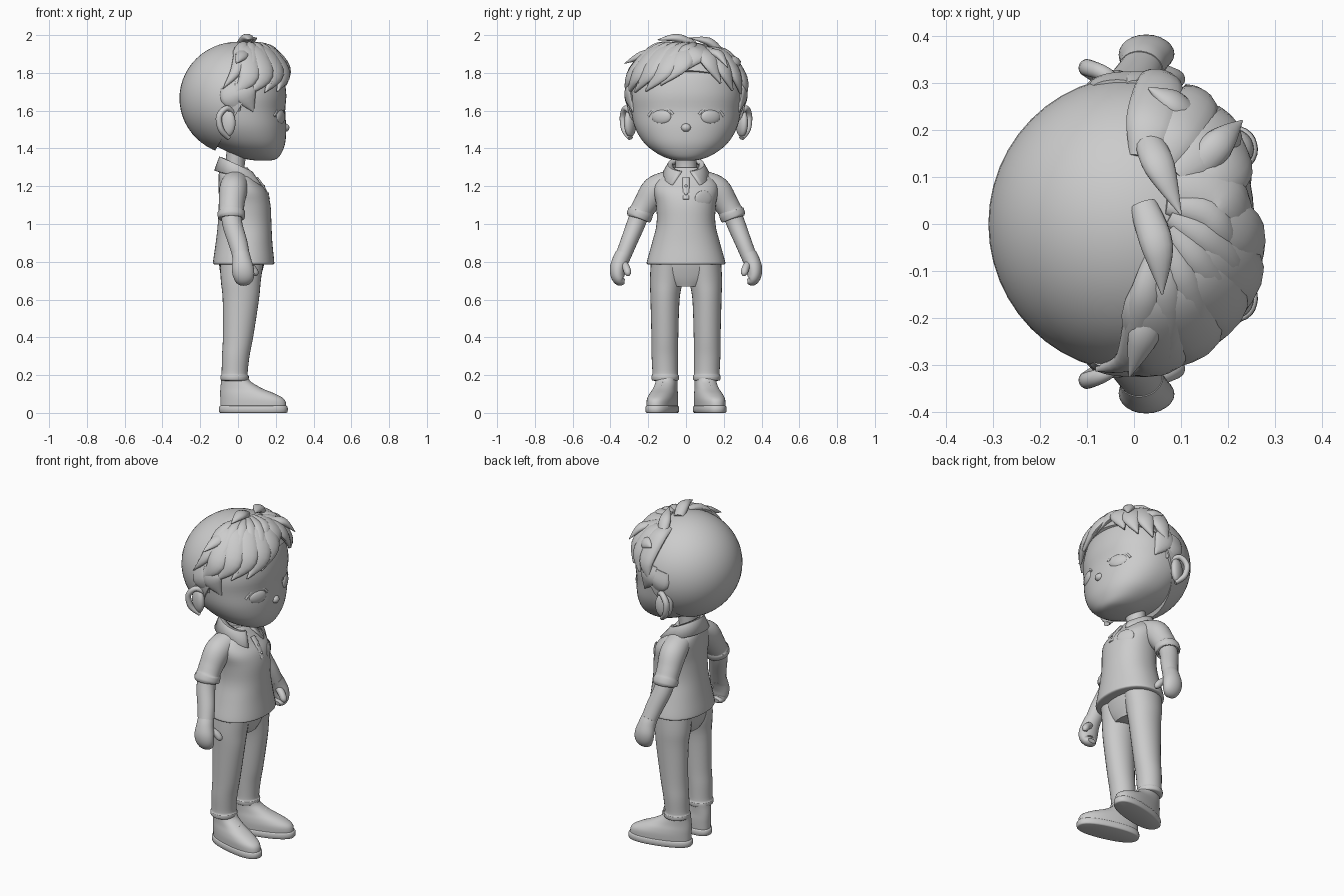
import bpy, bmesh
from math import sin, cos, pi, radians
from mathutils import Vector, Matrix

old = bpy.data.objects.get("Cube")
if old:
    bpy.data.objects.remove(old, do_unlink=True)

GREY = (0.6, 0.6, 0.6, 1)
clay = bpy.data.materials.new("plain_grey")
clay.use_nodes = True
clay.diffuse_color = GREY
clay.node_tree.nodes["Principled BSDF"].inputs["Base Color"].default_value = GREY


def finish(name, bm, angle=40):
    bmesh.ops.recalc_face_normals(bm, faces=bm.faces)
    mesh = bpy.data.meshes.new(name)
    bm.to_mesh(mesh)
    bm.free()
    mesh.materials.append(clay)
    ob = bpy.data.objects.new(name, mesh)
    bpy.context.scene.collection.objects.link(ob)
    bpy.ops.object.select_all(action='DESELECT')
    ob.select_set(True)
    bpy.context.view_layer.objects.active = ob
    bpy.ops.object.shade_smooth_by_angle(angle=radians(angle))
    return ob


def smooth_rows(rows, steps):
    """Catmull-Rom through rows of numbers."""
    out = []
    for i in range(len(rows) - 1):
        a, b, c, d = (Vector(rows[min(max(j, 0), len(rows) - 1)]) for j in range(i - 1, i + 3))
        for k in range(steps):
            t = k / steps
            out.append(b + (c - a) * t / 2 + (2 * a - 5 * b + 4 * c - d) * t * t / 2
                       + (3 * b - a - 3 * c + d) * t ** 3 / 2)
    return out + [Vector(rows[-1])]


def loft(name, sections, n=28, power=2, move=None):
    """Skin closed rounded sections, each a centre and two half axes."""
    bm = bmesh.new()
    rings = []
    for c, u, v in sections:
        ring = []
        for i in range(n):
            ca, sa = cos(2 * pi * i / n), sin(2 * pi * i / n)
            r = (abs(ca) ** power + abs(sa) ** power) ** (-1 / power)
            ring.append(bm.verts.new(c + u * ca * r + v * sa * r))
        rings.append(ring)
    for a, b in zip(rings, rings[1:]):
        for i in range(n):
            j = (i + 1) % n
            bm.faces.new((a[i], a[j], b[j], b[i]))
    bm.faces.new(rings[0])
    bm.faces.new(rings[-1])
    if move:
        bm.transform(move)
    return finish(name, bm)


def stack(name, rows, power=2, n=40, steps=4, move=None):
    """Rows from bottom to top: z, centre x, centre y, half depth, half width."""
    return loft(name, [(Vector((x, y, z)), Vector((max(a, .001), 0, 0)), Vector((0, max(b, .001), 0)))
                       for z, x, y, a, b in smooth_rows(rows, steps)], n, power, move)


def tube(name, rows, normal=None, n=16, steps=5, move=None):
    """Rows along a path: x, y, z, half width, half thickness along the normal."""
    pts = smooth_rows(rows, steps)
    secs = []
    for i, p in enumerate(pts):
        c = p.to_3d() if len(p) == 3 else Vector(p[:3])
        t = (Vector(pts[min(i + 1, len(pts) - 1)][:3]) - Vector(pts[max(i - 1, 0)][:3])).normalized()
        nor = normal(c) if normal else Vector((1, 0, 0))
        u = t.cross(nor).normalized()
        secs.append((c, u * max(p[3], .001), u.cross(t).normalized() * max(p[4], .001)))
    return loft(name, secs, n, 2, move)


def ball(name, centre, radii, rot=None, cut=None):
    bm = bmesh.new()
    bmesh.ops.create_uvsphere(bm, u_segments=48, v_segments=28, radius=1)
    bm.transform(Matrix.Translation(centre) @ (rot or Matrix()) @ Matrix.Diagonal((*radii, 1)))
    if cut:
        res = bmesh.ops.bisect_plane(bm, geom=bm.verts[:] + bm.edges[:] + bm.faces[:],
                                     plane_co=cut[0], plane_no=cut[1], clear_outer=True)
        edges = [e for e in res["geom_cut"] if isinstance(e, bmesh.types.BMEdge)]
        bmesh.ops.holes_fill(bm, edges=edges)
    return finish(name, bm)


# Head, nose and back of the hair
stack("head", [(1.335, .135, 0, .03, .03), (1.345, .12, 0, .085, .09), (1.375, .095, 0, .135, .155),
               (1.43, .055, 0, .195, .222), (1.51, .02, 0, .235, .27), (1.6, 0, 0, .25, .29),
               (1.7, 0, 0, .255, .295), (1.82, 0, 0, .225, .255), (1.92, 0, 0, .13, .15),
               (1.95, 0, 0, .02, .02)], power=2.2, n=64)
ball("nose", (.25, 0, 1.51), (.022, .026, .022))
ball("back_hair", (0, 0, 1.665), (.31, .315, .3), cut=((-.12, 0, 1.39), (.87, 0, -.5)))
ball("front_hair_base", (0, 0, 1.67), (.28, .31, .295), cut=((.26, 0, 1.82), (.45, 0, -.9)))

# Hair locks follow an ellipsoid, given by azimuth, elevation and lift
SKULL = Vector((0, 0, 1.665))


def on_skull(az, el, lift=0):
    az, el, k = radians(az), radians(el), 1 + lift
    return SKULL + Vector((.28 * cos(el) * cos(az), .305 * cos(el) * sin(az), .3 * sin(el))) * k


def outward(p):
    return (p - SKULL).normalized()


def lock(name, path, width, thick):
    shape = (.55, 1, .85, .04) if len(path) == 4 else (.7, 1, .04)
    tube(name, [(*on_skull(*p), width * s, thick * max(s, .3)) for p, s in zip(path, shape)], outward)


for i, (az, el) in enumerate([(-4, 23), (-20, 13), (-37, 7), (-54, 6), (-72, 4), (-90, 2)]):
    lock(f"fringe_right_{i}", [(38 - i * 18, 68, -.01), (22 - i * 20, 52, .03),
                               (az + 12, el + 20, .06), (az - 6, el, .03)], .064, .027)
    lock(f"fringe_right_top_{i}", [(28 - i * 17, 74, -.01), (8 - i * 18, 58, .04),
                                   (az - 2, el + 26, .06), (az - 16, el + 7, .06)], .036, .024)
for i, (az, el) in enumerate([(33, 15), (48, 8), (64, 5), (82, 1)]):
    lock(f"fringe_left_{i}", [(30 + i * 17, 62, -.01), (28 + i * 17, 46, .05),
                              (az - 3, el + 18, .07), (az + 4, el, .03)], .056, .027)
for s, side in ((1, "left"), (-1, "right")):
    lock(f"sideburn_{side}", [(s * 85, 18, .01), (s * 82, 4, .01), (s * 72, -14, -.02)], .06, .02)
    lock(f"temple_{side}", [(s * 100, 14, .01), (s * 96, 0, .01), (s * 88, -14, -.03)], .06, .018)

# Loose tufts on the crown
for i, (a, b, c) in enumerate([((.03, .18, 1.91), (.055, .12, 1.965), (.1, .02, 1.985)),
                               ((.02, .04, 1.95), (.05, -.05, 1.985), (.06, -.15, 1.975)),
                               ((.04, -.17, 1.9), (.02, -.24, 1.89), (-.01, -.325, 1.85)),
                               ((.12, .23, 1.84), (.08, .26, 1.86), (.03, .29, 1.86)),
                               ((.12, .1, 1.9), (.18, .17, 1.9), (.23, .22, 1.83))]):
    tube(f"crown_tuft_{i}", [(*a, .03, .022), (*b, .034, .022), (*c, .002, .002)], outward)


def face_x(y, z):
    return .02 - (z - 1.51) * .17 + .24 * (1 - abs(y / .28) ** 2.2) ** .455


# Neck and shirt
stack("neck", [(1.24, -.01, 0, .06, .06), (1.31, -.015, 0, .05, .055), (1.42, 0, 0, .06, .065)])
stack("shirt", [(.785, .03, 0, .15, .195), (.79, .03, 0, .161, .207), (.81, .03, 0, .161, .205),
                (.9, .032, 0, .15, .18), (1, .035, 0, .142, .156), (1.1, .035, 0, .137, .158),
                (1.17, .025, 0, .127, .17), (1.22, .005, 0, .108, .162), (1.265, -.012, 0, .09, .12),
                (1.3, -.02, 0, .07, .075)], power=2.2)

# Collar: a slanted band, open at the front
bm = bmesh.new()
prev = None
for i in range(33):
    t = radians(16 + 328 * i / 32)
    c, s, f = cos(t), sin(t), max(0, cos(t)) ** 3
    row = [bm.verts.new(p) for p in ((-.01 + .068 * c, .072 * s, 1.305 - .035 * c),
                                     (-.01 + .085 * c, .092 * s, 1.308 - .04 * c),
                                     (-.005 + .112 * c + .015 * f, .125 * s + .04 * f * (1 if s > 0 else -1),
                                      1.25 - .03 * c - .02 * f))]
    if prev:
        for k in range(2):
            bm.faces.new((prev[k], prev[k + 1], row[k + 1], row[k]))
    prev = row
collar = finish("collar", bm)
solid = collar.modifiers.new("thickness", 'SOLIDIFY')
solid.thickness, solid.offset = .02, 0

# Placket, buttons and chest pocket
tube("placket", [(.098, 0, 1.245, .018, .008), (.137, 0, 1.19, .018, .008),
                 (.165, 0, 1.13, .016, .006)], lambda p: Vector((.9, 0, .4)))
for z, x in ((1.2, .137), (1.16, .158)):
    ball("button", (x, 0, z), (.007, .008, .008))
ball("chest_pocket", (.138, .092, 1.135), (.012, .05, .042), Matrix.Rotation(.5, 4, 'Z'))

# Trousers
stack("hips", [(.67, .015, 0, .085, .11), (.72, .015, 0, .105, .175), (.8, .02, 0, .12, .185),
               (.86, .025, 0, .11, .16)])

for s, side in ((1, "left"), (-1, "right")):
    flip = Matrix.Diagonal((1, s, 1, 1))

    # Ear with a rolled rim
    lean = Matrix.Rotation(-.45, 4, 'Z')
    ball(f"ear_{side}", (-.06, s * .295, 1.535), (.05, .028, .075),
         lean if s < 0 else lean.inverted())
    tube(f"ear_rim_{side}", [(-.02, .285, 1.585, .012, .014), (-.06, .318, 1.613, .015, .016),
                             (-.1, .333, 1.57, .016, .018), (-.09, .325, 1.5, .016, .018),
                             (-.05, .295, 1.455, .012, .016)],
         lambda p: Vector((.4, 1, 0)), move=flip)

    # Eye, lid and brow
    ball(f"eye_{side}", (face_x(.13, 1.57) - .008, s * .13, 1.567), (.02, .056, .04),
         Matrix.Rotation(s * .42, 4, 'Z'))
    tube(f"eyelid_{side}", [(face_x(y, z), y, z, .007, .008) for y, z in
                            ((.068, 1.58), (.095, 1.607), (.135, 1.614), (.175, 1.6), (.198, 1.57))],
         move=flip)
    tube(f"brow_{side}", [(face_x(y, z) - .002, y, z, w, .01) for y, z, w in
                          ((.055, 1.645, .01), (.11, 1.67, .015), (.16, 1.675, .013), (.2, 1.655, .004))],
         move=flip)

    # Sleeve, forearm and hand
    tube(f"sleeve_{side}", [(-.015, .09, 1.225, .06, .07), (-.025, .16, 1.18, .075, .074),
                            (-.033, .21, 1.11, .066, .068), (-.035, .236, 1.068, .062, .067),
                            (-.035, .24, 1.06, .068, .073), (-.035, .252, 1.035, .066, .071),
                            (-.035, .254, 1.03, .054, .06)], n=28, move=flip)
    tube(f"forearm_{side}", [(-.035, .235, 1.08, .05, .055), (-.03, .265, 1, .049, .053),
                             (0, .305, .9, .044, .05), (.018, .335, .825, .041, .045)], n=24, move=flip)
    tube(f"hand_{side}", [(.015, .33, .84, .043, .047), (.02, .345, .81, .044, .05),
                          (.025, .36, .765, .043, .058), (.03, .36, .725, .038, .056),
                          (.03, .345, .7, .03, .045), (.03, .325, .695, .012, .025)], n=24, move=flip)
    tube(f"thumb_{side}", [(.04, .33, .79, .02, .02), (.075, .315, .765, .02, .02),
                           (.092, .308, .74, .018, .018), (.095, .306, .725, .006, .006)],
         lambda p: Vector((0, 1, 0)), move=flip)

    # Trouser leg with a turned cuff
    stack(f"trouser_leg_{side}", [(.17, -.015, .11, .06, .06), (.175, -.018, .11, .073, .071),
                                  (.195, -.018, .11, .075, .073), (.21, -.018, .11, .069, .068),
                                  (.3, -.012, .112, .073, .07), (.4, 0, .112, .08, .071),
                                  (.6, .015, .111, .096, .077), (.7, .015, .104, .106, .087),
                                  (.8, .02, .098, .115, .088)], n=28, move=flip)

    # Shoe turned outward, with sole and laces
    turn = flip @ Matrix.Translation((-.02, .1, 0)) @ Matrix.Rotation(.25, 4, 'Z')
    stack(f"sole_{side}", [(0, .105, 0, .178, .066), (.006, .105, 0, .185, .073),
                           (.032, .105, 0, .185, .073), (.038, .105, 0, .178, .068)],
          2.4, steps=2, move=turn)
    stack(f"shoe_{side}", [(.03, .105, 0, .178, .068), (.07, .1, 0, .174, .069), (.1, .075, 0, .15, .065),
                           (.13, .038, 0, .112, .058), (.165, .01, 0, .08, .055), (.195, .002, 0, .068, .056),
                           (.2, .002, 0, .058, .048)], 2.3, move=turn)
    for k in range(4):
        x, z = .088 + .034 * k, .165 - .02 * k
        tube(f"lace_{side}_{k}", [(x - .012, -.045, z - .025, .007, .006), (x, 0, z - .004, .007, .006),
                                  (x - .012, .045, z - .025, .007, .006)],
             lambda p: Vector((.5, 0, 1)), n=8, move=turn)
